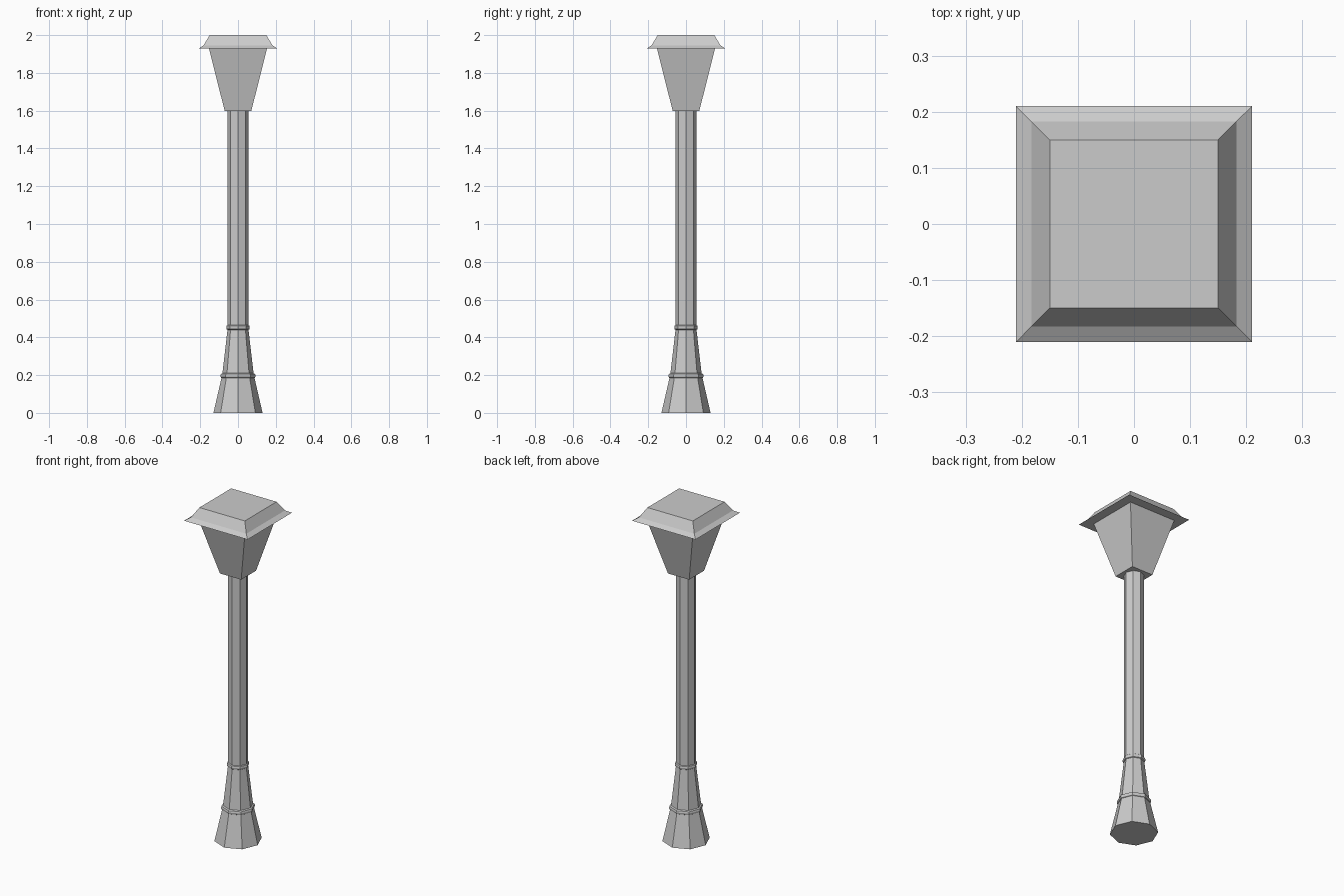
import bpy, bmesh, math

if "Cube" in bpy.data.objects:
    bpy.data.objects.remove(bpy.data.objects["Cube"])


def loft(name, sides, profile, start_angle):
    """Closed flat-faced solid from (radius, height) rings."""
    bm = bmesh.new()
    rings = []
    for r, z in profile:
        rings.append([bm.verts.new((r * math.cos(start_angle + 2 * math.pi * i / sides),
                                    r * math.sin(start_angle + 2 * math.pi * i / sides), z))
                      for i in range(sides)])
    for a, b in zip(rings, rings[1:]):
        for i in range(sides):
            j = (i + 1) % sides
            bm.faces.new((a[i], a[j], b[j], b[i]))
    bm.faces.new(rings[0][::-1])
    bm.faces.new(rings[-1])
    mesh = bpy.data.meshes.new(name)
    bm.to_mesh(mesh)
    bm.free()
    obj = bpy.data.objects.new(name, mesh)
    bpy.context.collection.objects.link(obj)
    return obj


def square(name, profile):
    """Square loft from (half width, height) pairs."""
    return loft(name, 4, [(h * math.sqrt(2), z) for h, z in profile], math.pi / 4)


def collar(name, r, z, bulge, h):
    """Rounded octagonal moulding ring."""
    loft(name, 8, [(r, z - h), (r + bulge * 0.75, z - h * 0.7), (r + bulge, z),
                   (r + bulge * 0.75, z + h * 0.7), (r, z + h)], 0)


# Octagonal post with flared base
loft("base", 8, [(0.13, 0), (0.087, 0.187)], 0)
collar("lower_collar", 0.083, 0.196, 0.01, 0.014)
loft("tapered_shaft", 8, [(0.083, 0.205), (0.055, 0.445)], 0)
collar("upper_collar", 0.054, 0.452, 0.008, 0.013)
loft("pole", 8, [(0.055, 0.445), (0.055, 1.597)], 0)

# Square lantern and its flared flat-topped roof
square("lantern", [(0.07, 1.597), (0.154, 1.93)])
square("roof", [(0.21, 1.928), (0.183, 1.945), (0.15, 2.0)])
